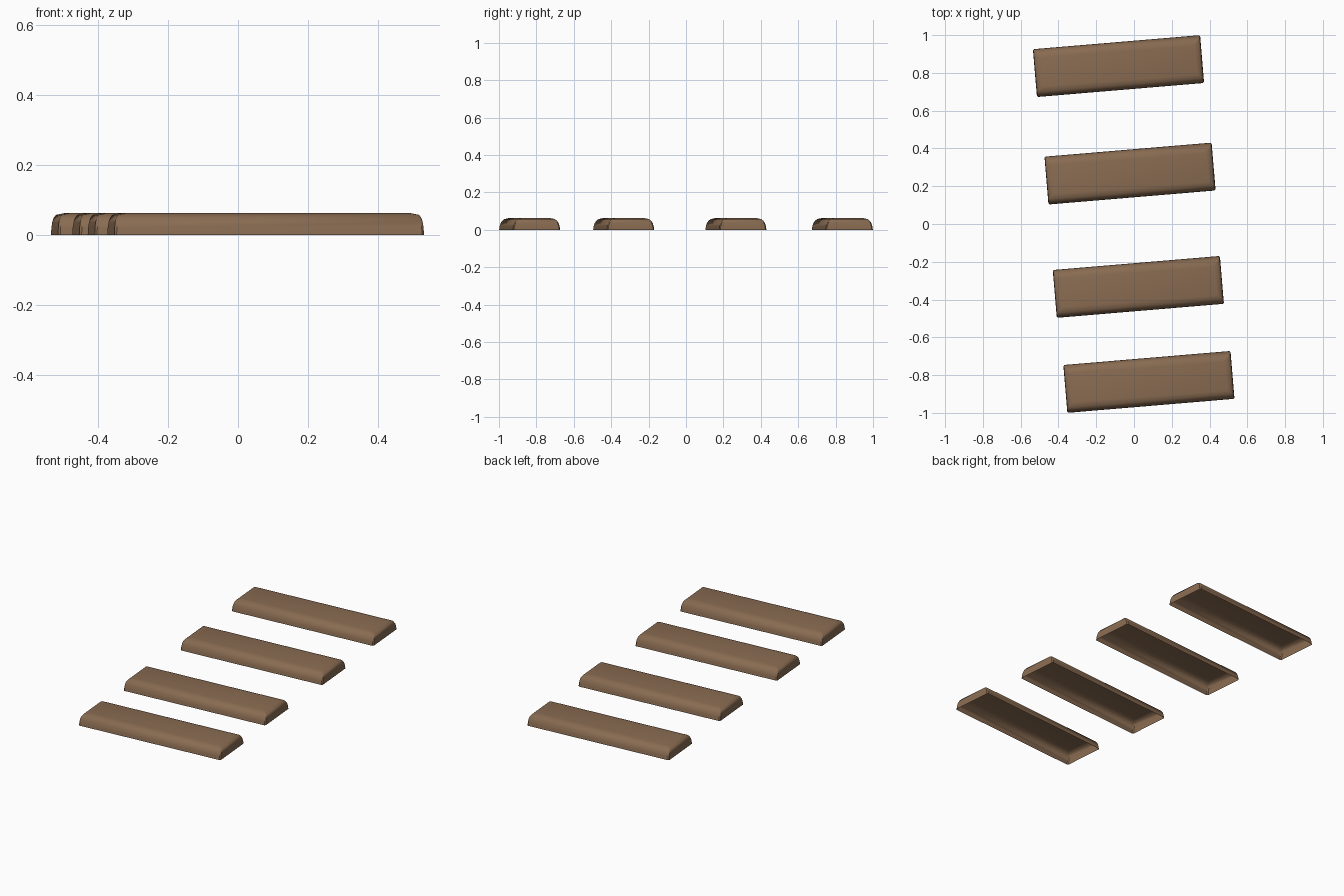
import bpy, bmesh, math

if "Cube" in bpy.data.objects:
    bpy.data.objects.remove(bpy.data.objects["Cube"])

wood = bpy.data.materials.new("brown wood")
wood.diffuse_color = (0.25, 0.148, 0.083, 1)
wood.use_nodes = True
wood.node_tree.nodes["Principled BSDF"].inputs["Base Color"].default_value = wood.diffuse_color

HX, HY = 0.444, 0.127          # half length, half width at the base
ANGLE = math.radians(4.8)
# height, inset at the ends, inset at the long sides
LEVELS = [(0.0, 0.0, 0.0), (0.02, 0.001, 0.003), (0.036, 0.003, 0.008),
          (0.048, 0.006, 0.016), (0.057, 0.012, 0.027), (0.062, 0.035, 0.047)]


def ring(bm, z, ix, iy, c=0.006):
    """Rectangle with small clipped corners."""
    x, y = HX - ix, HY - iy
    pts = [(x, -y + c), (x, y - c), (x - c, y), (-x + c, y),
           (-x, y - c), (-x, -y + c), (-x + c, -y), (x - c, -y)]
    return [bm.verts.new((px, py, z)) for px, py in pts]


def plank(name, x, y):
    """Rounded slab, open underneath."""
    bm = bmesh.new()
    rings = [ring(bm, *lv) for lv in LEVELS]
    for a, b in zip(rings, rings[1:]):
        for i in range(8):
            j = (i + 1) % 8
            bm.faces.new((a[i], a[j], b[j], b[i]))
    bm.faces.new(rings[-1])
    me = bpy.data.meshes.new(name)
    bm.to_mesh(me)
    bm.free()
    me.materials.append(wood)
    ob = bpy.data.objects.new(name, me)
    bpy.context.collection.objects.link(ob)
    ob.location = (x, y, 0)
    ob.rotation_euler.z = ANGLE
    bpy.ops.object.select_all(action='DESELECT')
    ob.select_set(True)
    bpy.context.view_layer.objects.active = ob
    bpy.ops.object.shade_smooth_by_angle(angle=math.radians(40))


# Four planks, stepping sideways from back to front
for n, (x, y) in enumerate([(-0.082, 0.836), (-0.021, 0.267),
                            (0.023, -0.333), (0.079, -0.836)]):
    plank(f"plank_{n + 1}", x, y)
